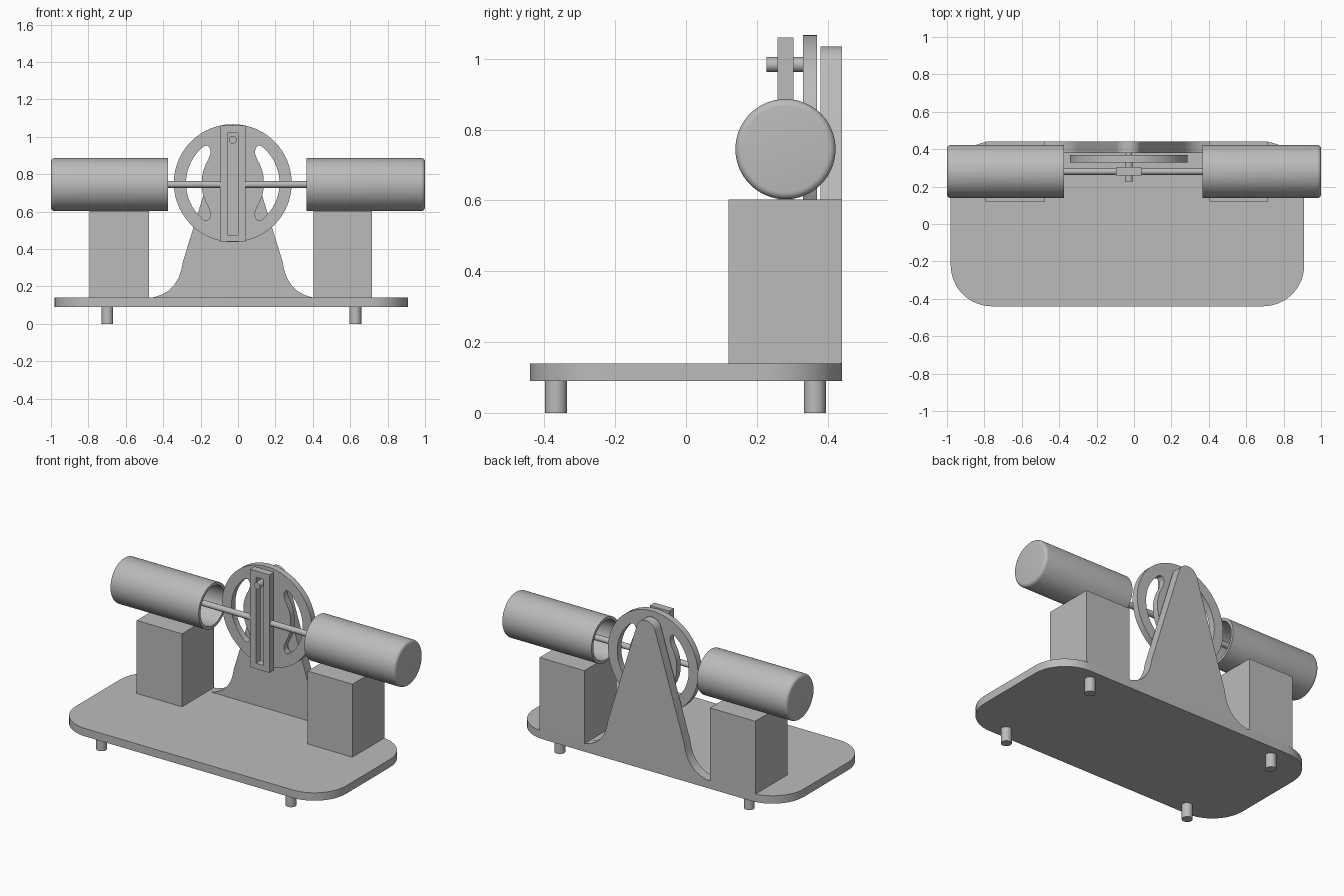
import bpy
import bmesh
from math import sin, cos, pi, radians
from mathutils import Vector

cube = bpy.data.objects.get("Cube")
if cube:
    bpy.data.objects.remove(cube)

grey = bpy.data.materials.new("plain grey")
grey.use_nodes = True
COLOUR = (0.5, 0.5, 0.5, 1)
grey.diffuse_color = COLOUR
grey.node_tree.nodes["Principled BSDF"].inputs["Base Color"].default_value = COLOUR

MID = -0.028       # wheel and yoke centre line, x
AXIS_Y = 0.281     # cylinder axis, y
AXIS_Z = 0.748     # cylinder and wheel axis, z
parts = []


def finish(name, bm):
    bmesh.ops.recalc_face_normals(bm, faces=bm.faces)
    mesh = bpy.data.meshes.new(name)
    bm.to_mesh(mesh)
    bm.free()
    mesh.materials.append(grey)
    obj = bpy.data.objects.new(name, mesh)
    bpy.context.collection.objects.link(obj)
    parts.append(obj)


def prism(name, loops, axis, start, end):
    """Extrude an outline (first loop) with holes (other loops) along an axis."""
    place = {"x": lambda u, v, w: (w, u, v),
             "y": lambda u, v, w: (u, w, v),
             "z": lambda u, v, w: (u, v, w)}[axis]
    bm = bmesh.new()
    edges = []
    for loop in loops:
        vs = [bm.verts.new(place(u, v, start)) for u, v in loop]
        edges += [bm.edges.new((vs[i - 1], vs[i])) for i in range(len(vs))]
    if len(loops) == 1:
        bm.faces.new(vs)
    else:
        bmesh.ops.triangle_fill(bm, edges=edges, use_beauty=True)
    geom = bmesh.ops.extrude_face_region(bm, geom=bm.faces[:], use_keep_orig=True)["geom"]
    shift = Vector(place(0, 0, end - start))
    bmesh.ops.translate(bm, vec=shift, verts=[g for g in geom if isinstance(g, bmesh.types.BMVert)])
    finish(name, bm)


def arc(cu, cv, r, a0, a1, n):
    return [(cu + r * cos(radians(a0 + (a1 - a0) * i / n)),
             cv + r * sin(radians(a0 + (a1 - a0) * i / n))) for i in range(n + 1)]


def circle(cu, cv, r, n=32):
    return arc(cu, cv, r, 0, 360, n)[:-1]


def rect(u0, u1, v0, v1):
    return [(u0, v0), (u1, v0), (u1, v1), (u0, v1)]


def lathe_x(name, profile):
    """Spin an (x, radius) profile around the cylinder axis."""
    bm = bmesh.new()
    vs = [bm.verts.new((x, AXIS_Y, AXIS_Z - 0.003 + r)) for x, r in profile]
    edges = [bm.edges.new(pair) for pair in zip(vs, vs[1:])]
    bmesh.ops.spin(bm, geom=vs + edges, cent=(0, AXIS_Y, AXIS_Z - 0.003), axis=(1, 0, 0),
                   angle=2 * pi, steps=64)
    bmesh.ops.remove_doubles(bm, verts=bm.verts, dist=0.0001)
    finish(name, bm)


# Base plate with rounded corners
R = 0.22
x0, x1, y0, y1 = -0.98, 0.91, -0.44, 0.44
outline = (arc(x1 - R, y1 - R, R, 0, 90, 12) + arc(x0 + R, y1 - R, R, 90, 180, 12)
           + arc(x0 + R, y0 + R, R, 180, 270, 12) + arc(x1 - R, y0 + R, R, 270, 360, 12))
prism("base_plate", [outline], "z", 0.09, 0.14)

# Four feet
for side, x in (("right", -0.698), ("left", 0.628)):
    for end, y in (("front", -0.367), ("back", 0.364)):
        prism(f"{end}_{side}_foot", [circle(x, y, 0.031)], "z", 0, 0.09)

# Blocks under the cylinders
for side, a, b in (("right", -0.793, -0.476), ("left", 0.404, 0.717)):
    prism(f"{side}_block", [rect(a, b, 0.12, 0.44)], "z", 0.14, 0.602)

# Hollow cylinders, open towards the middle, with rods and pistons
for side, s, inner, outer in (("right", -1, 0.373, 1.0), ("left", 1, 0.366, 1.0)):
    wall, rad, soft = 0.018, 0.1415, 0.02
    rim = [(outer - soft + u, rad - soft + v) for u, v in arc(0, 0, soft, 90, 0, 5)]
    profile = ([(outer - 0.03, 0), (outer - 0.03, rad - wall), (inner, rad - wall), (inner, rad)]
               + rim + [(outer, 0)])
    lathe_x(f"{side}_cylinder", [(s * x, r) for x, r in profile])
    rod_start = MID + s * 0.065
    prism(f"{side}_rod", [circle(AXIS_Y, AXIS_Z - 0.003, 0.018)], "x", rod_start, s * 0.72)
    prism(f"{side}_piston", [circle(AXIS_Y, AXIS_Z - 0.003, rad - wall - 0.002, 64)], "x",
          s * 0.7, s * 0.82)

# Tapered upright with flared foot and rounded tip
half = ([(0.43, 0.14), (0.385, 0.153), (0.342, 0.177), (0.312, 0.209), (0.29, 0.245),
         (0.276, 0.285), (0.267, 0.33)] + arc(0, 0.968, 0.067, 16, 90, 10))
upright = [(MID + u, v) for u, v in half] + [(MID - u, v) for u, v in half[-2::-1]]
prism("upright", [upright], "y", 0.38, 0.44)

# Wheel with two kidney-shaped openings
upper = [(0.137, 0.201), (0.125, 0.19), (0.119, 0.175), (0.12, 0.155), (0.129, 0.13),
         (0.145, 0.1), (0.158, 0.065), (0.165, 0.03)]
kidney = arc(0, 0, 0.25, -52, 52, 20) + upper + [(u, -v) for u, v in reversed(upper)]
holes = [[(MID + s * u, AXIS_Z + 0.004 + v) for u, v in kidney] for s in (-1, 1)]
prism("wheel", [circle(MID, AXIS_Z + 0.004, 0.315, 80)] + holes, "y", 0.33, 0.37)
prism("wheel_axle", [circle(MID, AXIS_Z, 0.017)], "y", 0.325, 0.4)

# Slotted yoke and the crank pin running in it
prism("yoke", [rect(MID - 0.068, MID + 0.068, 0.44, 1.06),
               rect(MID - 0.027, MID + 0.027, 0.476, 1.02)], "y", 0.258, 0.304)
prism("crank_pin", [circle(MID, 0.984, 0.021)], "y", 0.228, 0.335)

# Smooth the round sides, keep edges crisp
bpy.ops.object.select_all(action="DESELECT")
for obj in parts:
    obj.select_set(True)
bpy.context.view_layer.objects.active = parts[0]
bpy.ops.object.shade_smooth_by_angle(angle=radians(30))
